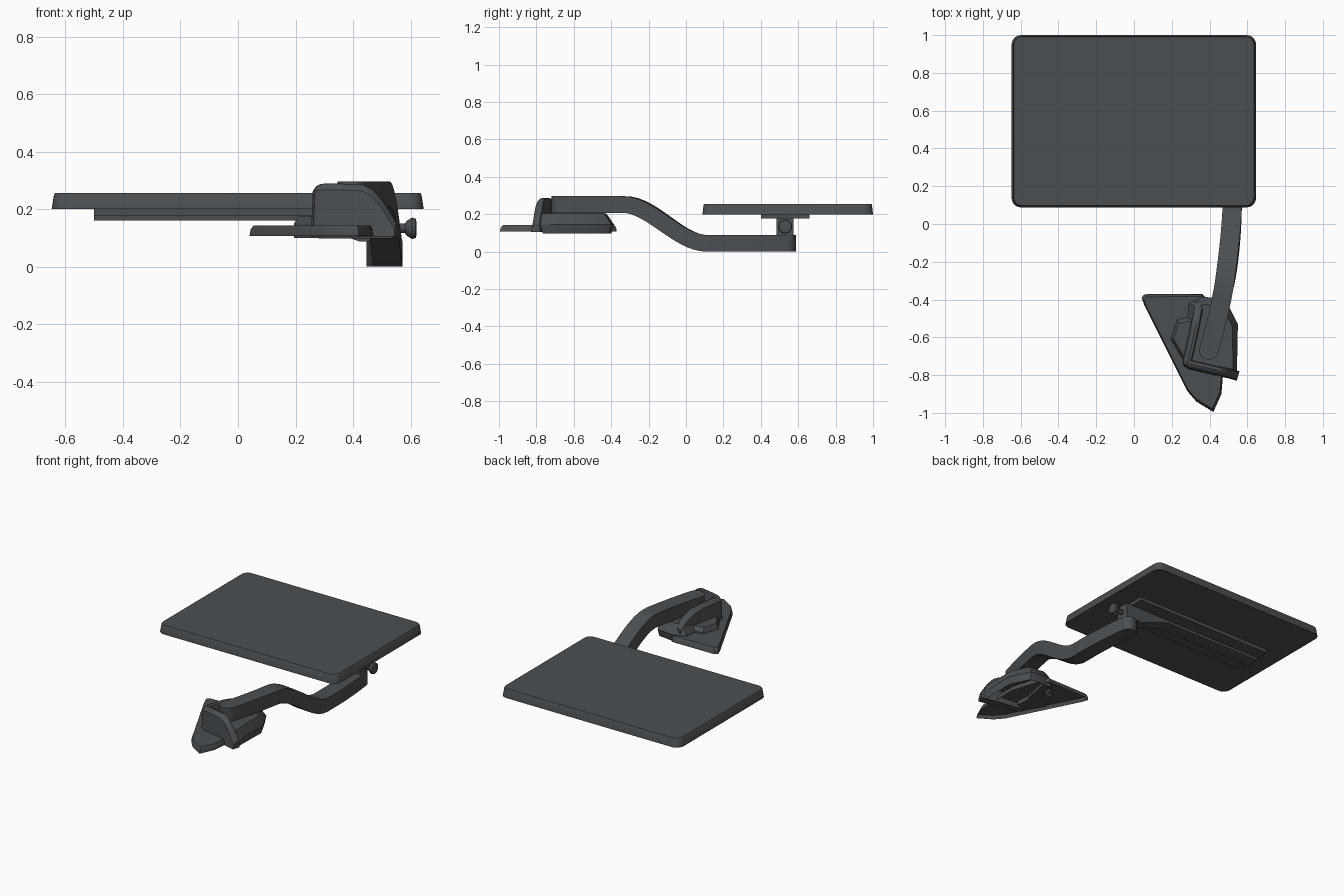
import bpy, bmesh, math
from mathutils import Vector

if "Cube" in bpy.data.objects:
    bpy.data.objects.remove(bpy.data.objects["Cube"])

grey = bpy.data.materials.new("dark grey plastic")
grey.diffuse_color = (0.07, 0.078, 0.085, 1)
grey.use_nodes = True
grey.node_tree.nodes["Principled BSDF"].inputs["Base Color"].default_value = grey.diffuse_color


def finish(name, bm, smooth=True):
    bmesh.ops.recalc_face_normals(bm, faces=bm.faces)
    me = bpy.data.meshes.new(name)
    bm.to_mesh(me)
    bm.free()
    ob = bpy.data.objects.new(name, me)
    bpy.context.collection.objects.link(ob)
    me.materials.append(grey)
    if smooth:
        bpy.ops.object.select_all(action='DESELECT')
        ob.select_set(True)
        bpy.context.view_layer.objects.active = ob
        bpy.ops.object.shade_smooth_by_angle(angle=math.radians(30))
    return ob


def loft(name, rings, recess=None):
    """Skin equal-length rings, cap both ends, optionally hollow the first cap."""
    bm = bmesh.new()
    vs = [[bm.verts.new(p) for p in r] for r in rings]
    n = len(rings[0])
    for a, b in zip(vs, vs[1:]):
        for i in range(n):
            j = (i + 1) % n
            bm.faces.new((a[i], a[j], b[j], b[i]))
    first = bm.faces.new(vs[0])
    bm.faces.new(vs[-1])
    if recess:
        bmesh.ops.recalc_face_normals(bm, faces=bm.faces)
        bmesh.ops.inset_region(bm, faces=[first], thickness=recess[0])
        bmesh.ops.translate(bm, verts=first.verts, vec=(0, 0, recess[1]))
    return finish(name, bm)


def flat(points, z, scale=1.0):
    cx = sum(p[0] for p in points) / len(points)
    cy = sum(p[1] for p in points) / len(points)
    return [(cx + (x - cx) * scale, cy + (y - cy) * scale, z) for x, y in points]


def rounded_rect(x0, x1, y0, y1, r, z, seg=6):
    pts = []
    corners = [(x1 - r, y1 - r), (x0 + r, y1 - r), (x0 + r, y0 + r), (x1 - r, y0 + r)]
    for k, (cx, cy) in enumerate(corners):
        for i in range(seg + 1):
            a = math.pi / 2 * (k + i / seg)
            pts.append((cx + r * math.cos(a), cy + r * math.sin(a), z))
    return pts


def box(name, x0, x1, y0, y1, z0, z1):
    return loft(name, [[(x0, y0, z), (x1, y0, z), (x1, y1, z), (x0, y1, z)] for z in (z0, z1)])


# Tray, slightly wider at the bottom
loft("tray", [rounded_rect(-0.648, 0.646, 0.088, 1.0, 0.05, 0.2),
              rounded_rect(-0.640, 0.638, 0.094, 0.994, 0.045, 0.25),
              rounded_rect(-0.636, 0.634, 0.098, 0.990, 0.042, 0.256)])

# Rail under the tray, with a slim bar that deepens into the pivot block
box("tray_rail", -0.5, 0.5, 0.40, 0.66, 0.178, 0.2)
side = [(-0.5, 0.18), (-0.5, 0.161), (0.21, 0.161), (0.26, 0.145),
        (0.42, 0.088), (0.54, 0.088), (0.54, 0.18)]
loft("pivot_bar", [[(x, y, z) for x, z in side] for y in (0.485, 0.575)])

# Knob, turned about the x axis
knob = [(0.53, 0.016), (0.58, 0.016), (0.587, 0.026), (0.605, 0.037), (0.618, 0.034), (0.621, 0.022)]
loft("knob", [[(x, 0.53 + r * math.cos(i * math.pi / 6), 0.133 + r * math.sin(i * math.pi / 6))
               for i in range(12)] for x, r in knob])


# Arm: curved in plan, S-shaped from the side, rounded ends
Y0, Y1, R = -0.718, 0.587, 0.051


def arm_center(y):
    t = min(1, max(0, (y + 0.33) / 0.44))
    return Vector((0.521 - 0.178 * (y - 0.17) ** 2, y, 0.252 - 0.207 * t * t * (3 - 2 * t)))


caps = [R * (1 - math.cos(i * math.pi / 14)) for i in range(8)]
caps[0] = 0.0003
ys = [Y0 + c for c in caps]
ys += [Y0 + R + (Y1 - Y0 - 2 * R) * i / 40 for i in range(1, 40)]
ys += [Y1 - c for c in reversed(caps)]
rings = []
for y in ys:
    c = arm_center(y)
    t = (arm_center(y + 0.004) - arm_center(y - 0.004)).normalized()
    d = min(y - Y0, Y1 - y, R)
    w = math.sqrt(max(0, R * R - (R - d) ** 2))
    across = Vector((t.y, -t.x, 0)).normalized() * w
    up = Vector((0, -t.z, t.y)).normalized() * 0.0445
    rings.append([c - across - up, c + across - up, c + across + up, c - across + up])
loft("arm", rings)

# Triangular clamp plate, hollow below
plate = [(0.04, -0.39), (0.055, -0.372), (0.36, -0.37), (0.42, -0.43), (0.47, -0.60),
         (0.47, -0.81), (0.463, -0.90), (0.42, -0.995), (0.33, -0.94), (0.283, -0.885), (0.055, -0.43)]
loft("clamp_plate", [flat(plate, 0.107), flat(plate, 0.130, 0.985), flat(plate, 0.142, 0.95)],
     recess=(0.015, 0.02))

# Low skirt to the left of the socket
skirt = [(0.195, -0.61), (0.23, -0.505), (0.32, -0.49), (0.34, -0.70), (0.26, -0.72)]
loft("socket_skirt", [flat(skirt, 0.10), flat(skirt, 0.15), flat(skirt, 0.175, 0.8)])

# Socket body carrying the arm, hollow below
lower = [(0.29, -0.42), (0.37, -0.385), (0.485, -0.40), (0.55, -0.53),
         (0.545, -0.78), (0.46, -0.76), (0.27, -0.73)]
upper = [(0.33, -0.44), (0.37, -0.425), (0.465, -0.435), (0.52, -0.54),
         (0.525, -0.77), (0.46, -0.76), (0.28, -0.72)]
loft("socket_body", [flat(lower, 0.098, 0.93), flat(lower, 0.145), flat(upper, 0.203)],
     recess=(0.03, 0.06))

# Raised L-shaped lip around the left and front of the arm: x, y, top height
path = [(0.335, -0.41, 0.185), (0.322, -0.46, 0.235), (0.310, -0.53, 0.268), (0.295, -0.60, 0.280),
        (0.277, -0.68, 0.284), (0.266, -0.725, 0.285), (0.272, -0.745, 0.287), (0.292, -0.758, 0.288),
        (0.36, -0.774, 0.288), (0.43, -0.79, 0.286), (0.465, -0.797, 0.268),
        (0.50, -0.805, 0.228), (0.527, -0.812, 0.185), (0.547, -0.818, 0.15)]
pts = [Vector((x, y, 0)) for x, y, _ in path]
rings = []
for i, (x, y, top) in enumerate(path):
    t = (pts[min(i + 1, len(pts) - 1)] - pts[max(i - 1, 0)]).normalized()
    n = Vector((-t.y, t.x, 0))           # towards the arm
    p = pts[i]
    section = [(-0.012, 0.105), (-0.006, top - 0.022), (0.008, top - 0.004), (0.018, top),
               (0.034, top - 0.004), (0.04, top - 0.022), (0.04, 0.105)]
    rings.append([p + n * o + Vector((0, 0, z)) for o, z in section])
loft("socket_lip", rings)
